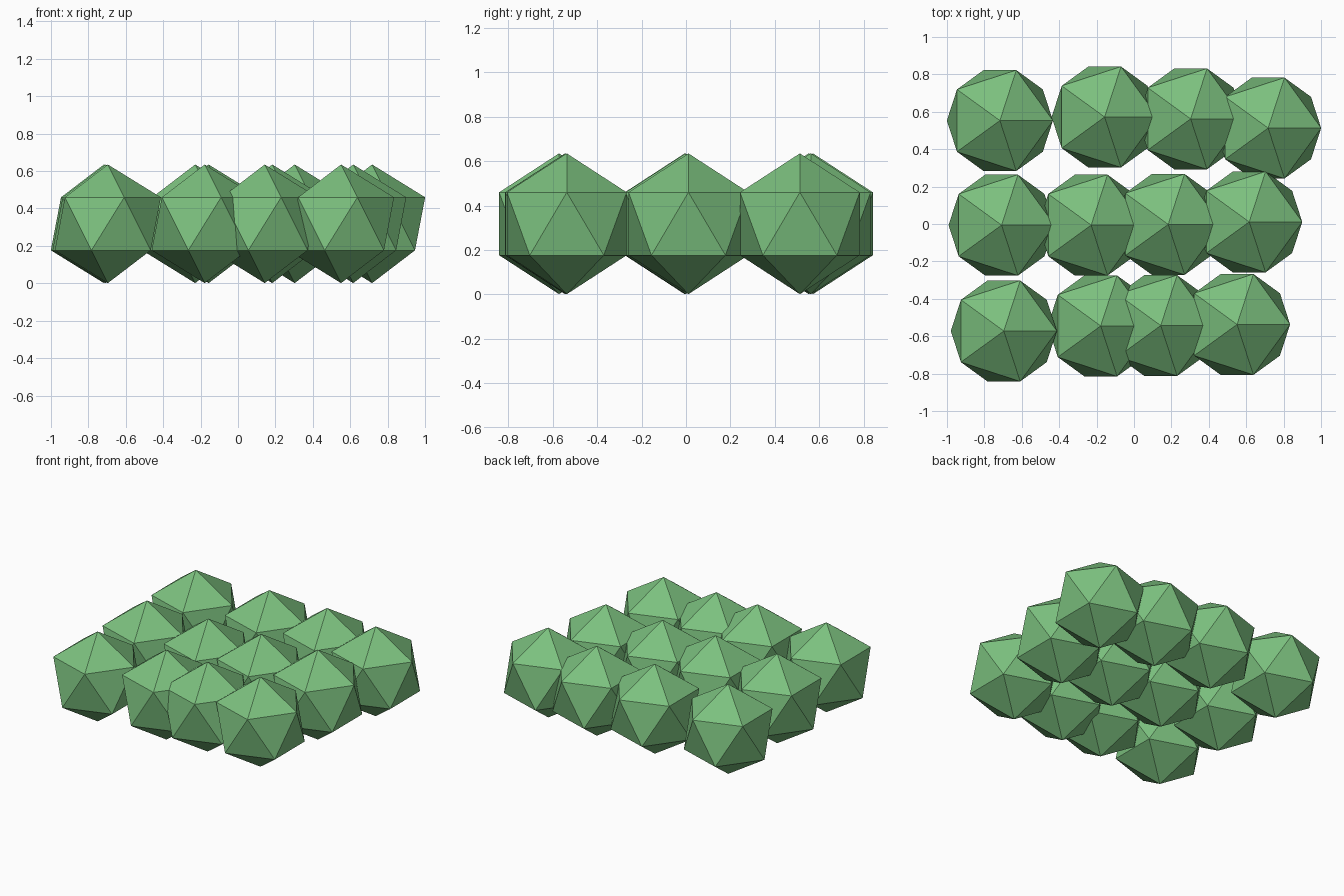
import bpy

if "Cube" in bpy.data.objects:
    bpy.data.objects.remove(bpy.data.objects["Cube"])

RADIUS = 0.317
HEIGHT = 0.318

green = bpy.data.materials.new("leaf_green")
green.diffuse_color = (0.20, 0.53, 0.21, 1.0)
green.use_nodes = True
green.node_tree.nodes["Principled BSDF"].inputs["Base Color"].default_value = green.diffuse_color

# three loose rows of faceted bushes: (x, y) centres, back to front
rows = {
    "back": [(-0.717, 0.553), (-0.157, 0.572), (0.303, 0.562), (0.717, 0.513)],
    "middle": [(-0.708, -0.006), (-0.229, -0.006), (0.183, -0.002), (0.616, 0.011)],
    "front": [(-0.696, -0.572), (-0.178, -0.545), (0.143, -0.543), (0.551, -0.537)],
}

# each bush is a plain flat-shaded icosahedron
for row, centres in rows.items():
    for i, (x, y) in enumerate(centres, 1):
        bpy.ops.mesh.primitive_ico_sphere_add(
            subdivisions=1, radius=RADIUS, location=(x, y, HEIGHT))
        bush = bpy.context.object
        bush.name = f"{row}_bush_{i}"
        bush.data.materials.append(green)
